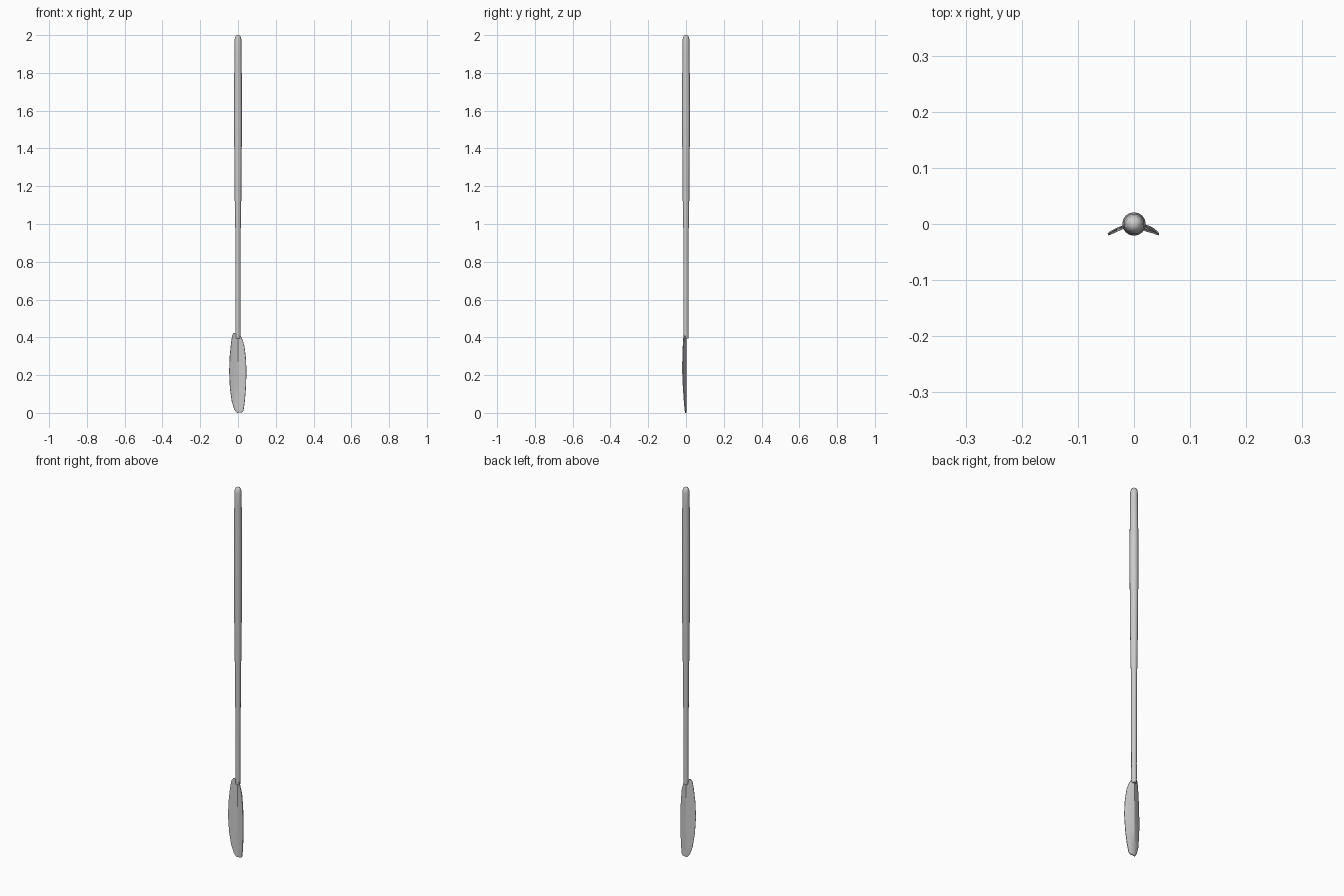
import bpy, bmesh, math

if "Cube" in bpy.data.objects:
    bpy.data.objects.remove(bpy.data.objects["Cube"])


def finish(name, bm, angle):
    bmesh.ops.recalc_face_normals(bm, faces=bm.faces)
    mesh = bpy.data.meshes.new(name)
    bm.to_mesh(mesh)
    bm.free()
    ob = bpy.data.objects.new(name, mesh)
    bpy.context.collection.objects.link(ob)
    bpy.ops.object.select_all(action='DESELECT')
    ob.select_set(True)
    bpy.context.view_layer.objects.active = ob
    bpy.ops.object.shade_smooth_by_angle(angle=math.radians(angle))
    return ob


def loft(bm, rings):
    # closed rings of equal length, joined and capped
    rows = [[bm.verts.new(p) for p in ring] for ring in rings]
    n = len(rows[0])
    for a, b in zip(rows, rows[1:]):
        for i in range(n):
            j = (i + 1) % n
            bm.faces.new((a[i], a[j], b[j], b[i]))
    bm.faces.new(rows[0])
    bm.faces.new(rows[-1])


# Shaft: slim neck, thicker grip, rounded end
shaft_profile = [(0.395, 0.012), (0.43, 0.0135), (0.50, 0.013), (0.95, 0.014),
                 (1.10, 0.017), (1.35, 0.0195), (1.60, 0.021), (1.75, 0.0205),
                 (1.90, 0.0185), (1.975, 0.018), (1.99, 0.015), (1.997, 0.010),
                 (2.0, 0.004)]
SIDES = 16
bm = bmesh.new()
loft(bm, [[(r * math.cos(2 * math.pi * i / SIDES), r * math.sin(2 * math.pi * i / SIDES), z)
           for i in range(SIDES)] for z, r in shaft_profile])
finish("shaft", bm, 40)

# Blade: z left, z right, x left, x right, y of ridge, y of edges
blade_rows = [(0.000, 0.003, -0.006, 0.020, 0.002, -0.001),
              (0.018, 0.012, -0.020, 0.029, 0.002, -0.004),
              (0.060, 0.060, -0.033, 0.036, 0.002, -0.008),
              (0.130, 0.130, -0.043, 0.042, 0.002, -0.013),
              (0.220, 0.220, -0.047, 0.045, 0.002, -0.017),
              (0.300, 0.290, -0.044, 0.042, 0.002, -0.016),
              (0.370, 0.355, -0.037, 0.034, 0.002, -0.013),
              (0.410, 0.392, -0.031, 0.022, 0.002, -0.010),
              (0.424, 0.408, -0.022, 0.014, 0.001, -0.006)]
THICK = 0.005
rings = []
for zl, zr, xl, xr, yc, ye in blade_rows:
    zm, ym = (zl + zr) / 2, yc + (ye - yc) * 0.4
    back = [(xl, ye, zl), (xl * 0.55, ym, (zl + zm) / 2), (0, yc, zm),
            (xr * 0.55, ym, (zr + zm) / 2), (xr, ye, zr)]
    front = [(x * 0.97, y - THICK * (0.7 if i in (0, 4) else 1), z)
             for i, (x, y, z) in enumerate(back)]
    rings.append(back + front[::-1])
bm = bmesh.new()
loft(bm, rings)
finish("blade", bm, 25)
